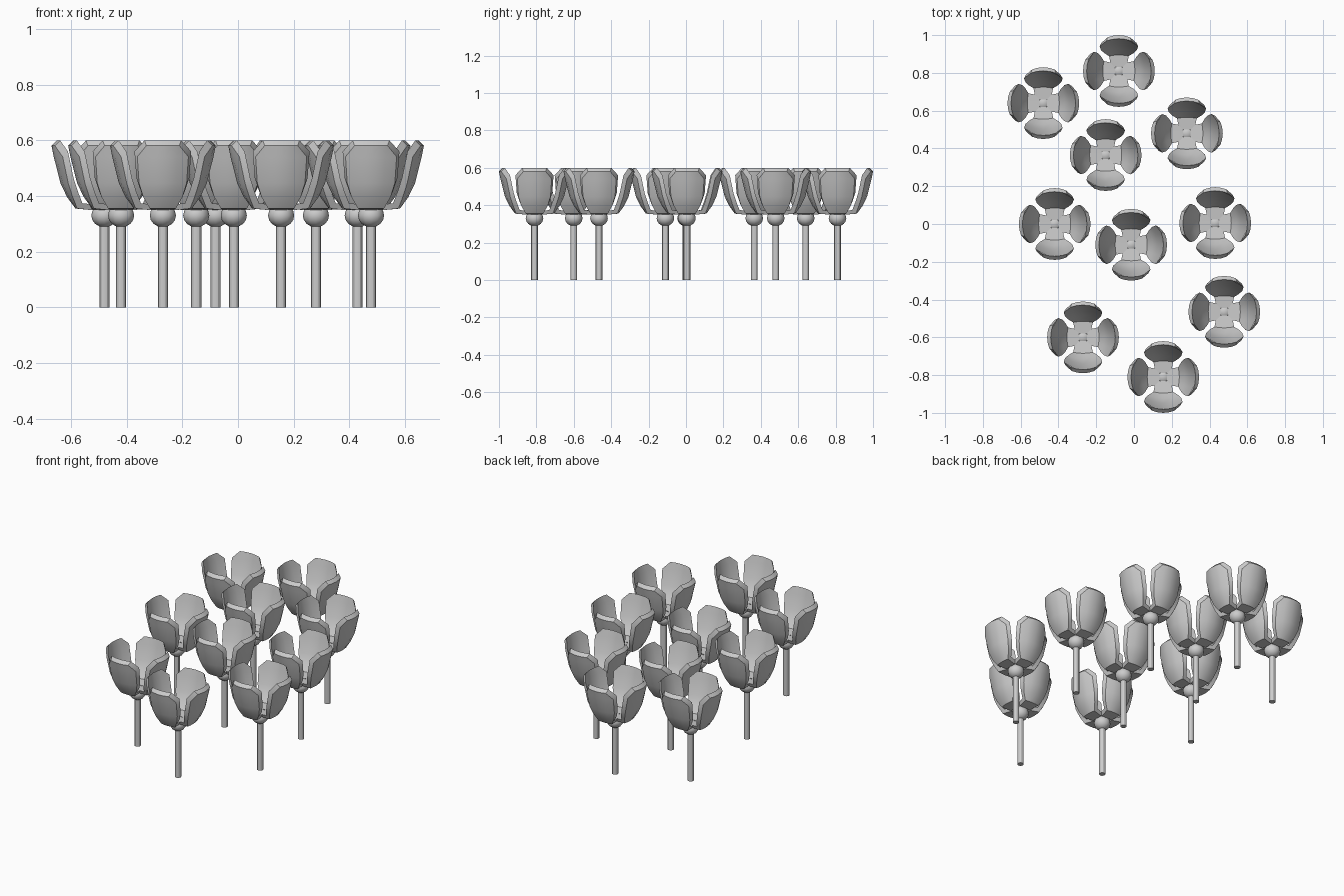
import bpy, bmesh
from math import pi, cos, sin
from mathutils import Matrix, Vector

if "Cube" in bpy.data.objects:
    bpy.data.objects.remove(bpy.data.objects["Cube"])

SPOTS = [(-0.08, 0.81), (-0.48, 0.64), (-0.15, 0.365), (0.28, 0.48), (-0.42, 0.0),
         (-0.015, -0.11), (0.43, 0.005), (0.478, -0.465), (-0.27, -0.60), (0.155, -0.81)]

# petal rows: distance from centre, height, half width, inward curl of the edges
ROWS = [(0.020, 0.368, 0.040, 0.0), (0.085, 0.374, 0.052, 0.006),
        (0.115, 0.415, 0.078, 0.020), (0.139, 0.465, 0.095, 0.028),
        (0.163, 0.560, 0.102, 0.032), (0.171, 0.600, 0.066, 0.012)]
COLS = [-1, -0.55, 0, 0.55, 1]


def finish(bm, name):
    bmesh.ops.recalc_face_normals(bm, faces=bm.faces)
    me = bpy.data.meshes.new(name)
    bm.to_mesh(me)
    bm.free()
    me.shade_smooth()
    me.set_sharp_from_angle(angle=pi / 6)
    return me


def add_petal(bm, angle):
    rot = Matrix.Rotation(angle, 4, 'Z')

    def layer(dr, dz, narrow):
        return [[bm.verts.new(rot @ Vector((r + dr - c * u * u, h * u * narrow, z + dz)))
                 for u in COLS] for r, z, h, c in ROWS]

    inner, outer = layer(0, 0, 1), layer(0.019, -0.019, 0.9)
    n, m = len(ROWS), len(COLS)
    for g in (inner, outer):
        for i in range(n - 1):
            for j in range(m - 1):
                bm.faces.new((g[i][j], g[i][j + 1], g[i + 1][j + 1], g[i + 1][j]))
    # slanted rim joining the two layers
    ring = ([(0, j) for j in range(m)] + [(i, m - 1) for i in range(1, n)]
            + [(n - 1, j) for j in range(m - 2, -1, -1)] + [(i, 0) for i in range(n - 2, 0, -1)])
    for (a, b), (c, d) in zip(ring, ring[1:] + ring[:1]):
        bm.faces.new((inner[a][b], inner[c][d], outer[c][d], outer[a][b]))


# stem
bm = bmesh.new()
bmesh.ops.create_cone(bm, cap_ends=True, segments=12, radius1=0.018, radius2=0.018, depth=0.31,
                      matrix=Matrix.Translation((0, 0, 0.155)))
stem = finish(bm, "stem")

# round bulb under the petals
bm = bmesh.new()
bmesh.ops.create_uvsphere(bm, u_segments=12, v_segments=8, radius=0.047,
                          matrix=Matrix.Translation((0, 0, 0.33)) @ Matrix.Diagonal((1, 1, 0.9, 1)))
bulb = finish(bm, "bulb")

# four petals
bm = bmesh.new()
for k in range(4):
    add_petal(bm, k * pi / 2)
petals = finish(bm, "petals")

# plant the flowers
for i, (x, y) in enumerate(SPOTS, 1):
    for part in (stem, bulb, petals):
        ob = bpy.data.objects.new(f"flower_{i}_{part.name}", part)
        ob.location = (x, y, 0)
        bpy.context.collection.objects.link(ob)
